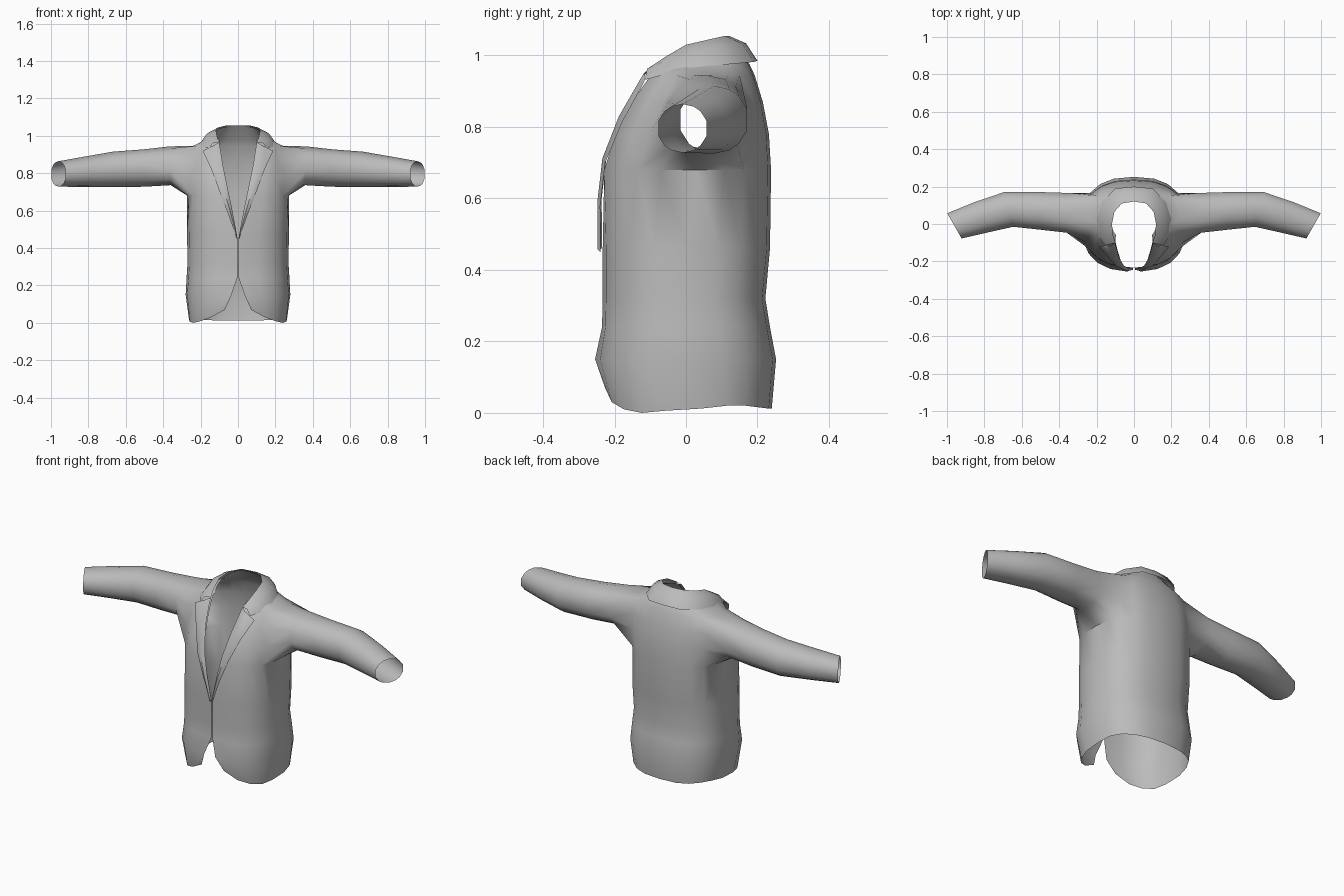
import bpy, bmesh, math
from mathutils import Vector

if "Cube" in bpy.data.objects:
    bpy.data.objects.remove(bpy.data.objects["Cube"])

cloth = bpy.data.materials.new("grey_cloth")
cloth.diffuse_color = (0.5, 0.5, 0.5, 1)
cloth.use_nodes = True
cloth.node_tree.nodes["Principled BSDF"].inputs["Base Color"].default_value = cloth.diffuse_color


def finish(name, bm):
    """Mirror the right half, weld the centre back and shade smooth."""
    me = bpy.data.meshes.new(name)
    bmesh.ops.recalc_face_normals(bm, faces=bm.faces)
    bm.to_mesh(me)
    bm.free()
    me.materials.append(cloth)
    ob = bpy.data.objects.new(name, me)
    bpy.context.collection.objects.link(ob)
    mod = ob.modifiers.new("mirror", 'MIRROR')
    mod.merge_threshold = 0.001
    bpy.ops.object.select_all(action='DESELECT')
    ob.select_set(True)
    bpy.context.view_layer.objects.active = ob
    bpy.ops.object.shade_smooth_by_angle(angle=math.radians(50))
    return ob


# Body rows: height, half width, back y, front y, front edge x, height tilt along y
ROWS = [
    (0.00, 0.262, 0.240, -0.230, 0.070, 0),
    (0.15, 0.280, 0.252, -0.255, 0.035, 0),
    (0.24, 0.275, 0.235, -0.235, 0.004, 0),
    (0.32, 0.270, 0.222, -0.233, 0.004, 0),
    (0.46, 0.272, 0.235, -0.233, 0.004, 0),
    (0.68, 0.272, 0.238, -0.230, 0.050, 0),
    (0.78, 0.275, 0.232, -0.200, 0.070, 0),
    (0.87, 0.268, 0.215, -0.155, 0.085, 0),
    (0.945, 0.245, 0.192, -0.105, 0.098, 0),
    (0.975, 0.180, 0.178, -0.090, 0.100, 0),
    (1.01, 0.120, 0.120, -0.090, 0.095, 0.4),
]
HEM = [.012, .012, .015, .02, .02, .012, .006, 0, .01, .03, .07]
COLS = len(HEM)
P = 0.8

bm = bmesh.new()
grid = []
for j, (z, a, yb, yf, ex, tilt) in enumerate(ROWS):
    yc, b = (yb + yf) / 2, (yb - yf) / 2
    end = -math.acos((ex / a) ** (1 / P))
    row = []
    for k in range(COLS):
        t = math.pi / 2 + (end - math.pi / 2) * k / (COLS - 1)
        x = a * abs(math.cos(t)) ** P if k else 0
        y = yc + b * math.copysign(abs(math.sin(t)) ** P, math.sin(t))
        h = HEM[k] if j == 0 else z + tilt * (y - yc)
        row.append(bm.verts.new((x, y, h)))
    grid.append(row)

# Body faces, leaving the armhole open
R0, R1, C0, C1 = 5, 8, 3, 7
for j in range(len(ROWS) - 1):
    for k in range(COLS - 1):
        if R0 <= j < R1 and C0 <= k < C1:
            continue
        bm.faces.new((grid[j][k], grid[j][k + 1], grid[j + 1][k + 1], grid[j + 1][k]))

# Armhole loop, continued as sleeve rings
loop = [(R0, k) for k in range(C0, C1)] + [(j, C1) for j in range(R0, R1)]
loop += [(R1, k) for k in range(C1, C0, -1)] + [(j, C0) for j in range(R1, R0, -1)]
angles = [math.atan2((j - (R0 + R1) / 2) / (R1 - R0), ((C0 + C1) / 2 - k) / (C1 - C0))
          for j, k in loop]
# Sleeve rings: centre x, y, z, radius y, radius z, slant of x along y
SLEEVE = [
    (0.36, 0.060, 0.840, 0.112, 0.104, 0.0),
    (0.50, 0.070, 0.828, 0.106, 0.100, 0.0),
    (0.67, 0.078, 0.820, 0.098, 0.095, 0.25),
    (0.82, 0.035, 0.808, 0.085, 0.081, 0.45),
    (0.96, -0.010, 0.796, 0.071, 0.068, 0.57),
]
prev = [grid[j][k] for j, k in loop]
for cx, cy, cz, ry, rz, slant in SLEEVE:
    ring = []
    for t in angles:
        dy, dz = ry * math.cos(t), rz * math.sin(t)
        ring.append(bm.verts.new((cx + slant * dy, cy + dy, cz + dz)))
    n = len(ring)
    for i in range(n):
        bm.faces.new((prev[i], prev[(i + 1) % n], ring[(i + 1) % n], ring[i]))
    prev = ring
finish("jacket_body_and_sleeves", bm)


def folded_strip(name, stations, bulge):
    """Strip from a fold line to an outer edge, slightly rounded."""
    bm = bmesh.new()
    rows = []
    for fold, outer in stations:
        f, o = Vector(fold), Vector(outer)
        pts = [f, (f + o) / 2 + Vector(bulge(f, o)), o]
        rows.append([bm.verts.new(p) for p in pts])
    for r, s in zip(rows, rows[1:]):
        for i in range(2):
            bm.faces.new((r[i], r[i + 1], s[i + 1], s[i]))
    return finish(name, bm)


# Collar wrapped around the neck
folded_strip("collar", [
    ((0, .120, 1.055), (0, .200, .985)),
    ((.065, .110, 1.055), (.100, .190, .982)),
    ((.105, .065, 1.045), (.172, .115, .975)),
    ((.118, 0, 1.030), (.198, .025, .967)),
    ((.112, -.060, .995), (.190, -.065, .945)),
    ((.100, -.100, .965), (.155, -.115, .932)),
], lambda f, o: (0.1 * (o.x - f.x), 0.1 * (o.y - f.y), 0.014))

# Lapels lying on the chest
folded_strip("lapels", [
    ((.100, -.100, .965), (.155, -.115, .932)),
    ((.097, -.115, .945), (.188, -.120, .920)),
    ((.080, -.178, .840), (.140, -.178, .815)),
    ((.055, -.222, .720), (.098, -.226, .700)),
    ((.030, -.236, .600), (.052, -.240, .580)),
    ((.004, -.235, .460), (.006, -.239, .450)),
], lambda f, o: (0, -0.010, 0.002))
